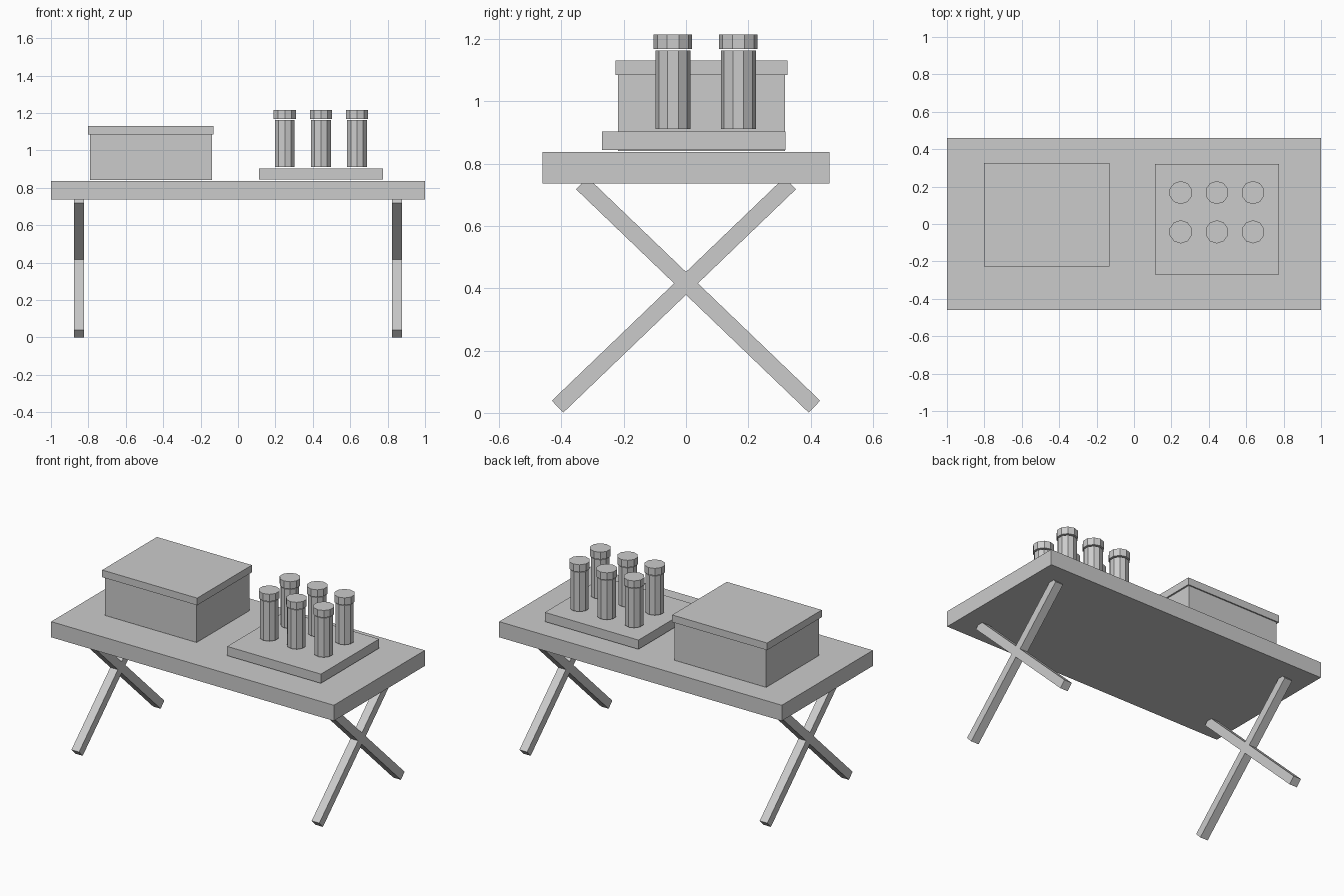
import bpy
import math

default_cube = bpy.data.objects.get("Cube")
if default_cube:
    bpy.data.objects.remove(default_cube, do_unlink=True)

# Single plain grey
grey = bpy.data.materials.new("plain_grey")
grey.use_nodes = True
grey.diffuse_color = (0.6, 0.6, 0.6, 1)
grey.node_tree.nodes["Principled BSDF"].inputs["Base Color"].default_value = (0.6, 0.6, 0.6, 1)


def finish(name):
    obj = bpy.context.object
    obj.name = name
    obj.data.materials.append(grey)
    return obj


def box(name, x, y, z):
    """Box from (min, max) ranges along each axis."""
    bpy.ops.mesh.primitive_cube_add(size=1, location=[sum(r) / 2 for r in (x, y, z)])
    obj = finish(name)
    obj.scale = [r[1] - r[0] for r in (x, y, z)]
    return obj


def cylinder(name, x, y, z, radius):
    bpy.ops.mesh.primitive_cylinder_add(
        vertices=10, radius=radius, depth=z[1] - z[0], location=(x, y, sum(z) / 2))
    return finish(name)


# Table top
box("table_top", (-1, 1), (-0.46, 0.46), (0.737, 0.837))

# Crossed legs at each end
START, END = (-0.4125, 0.02), (0.3345, 0.737)
dy, dz = END[0] - START[0], END[1] - START[1]
for side, x in (("right", -0.85), ("left", 0.85)):
    for name, mirror in (("rising", 1), ("falling", -1)):
        bpy.ops.mesh.primitive_cube_add(
            size=1,
            location=(x, mirror * (START[0] + END[0]) / 2, (START[1] + END[1]) / 2),
            rotation=(mirror * math.atan2(dz, dy), 0, 0))
        leg = finish(f"{side}_{name}_leg")
        leg.scale = (0.054, math.hypot(dy, dz), 0.053)

# Storage box with overhanging lid
box("storage_box", (-0.79, -0.14), (-0.218, 0.318), (0.841, 1.085))
box("storage_box_lid", (-0.802, -0.13), (-0.227, 0.326), (1.085, 1.131))

# Tray carrying two rows of capped bottles
box("tray", (0.112, 0.775), (-0.269, 0.32), (0.844, 0.903))
for row, y in (("front", -0.042), ("back", 0.168)):
    for i in range(3):
        x = 0.25 + i * 0.193
        cylinder(f"{row}_bottle_{i + 1}", x, y, (0.912, 1.163), 0.056)
        cylinder(f"{row}_bottle_cap_{i + 1}", x, y, (1.169, 1.215), 0.062)
